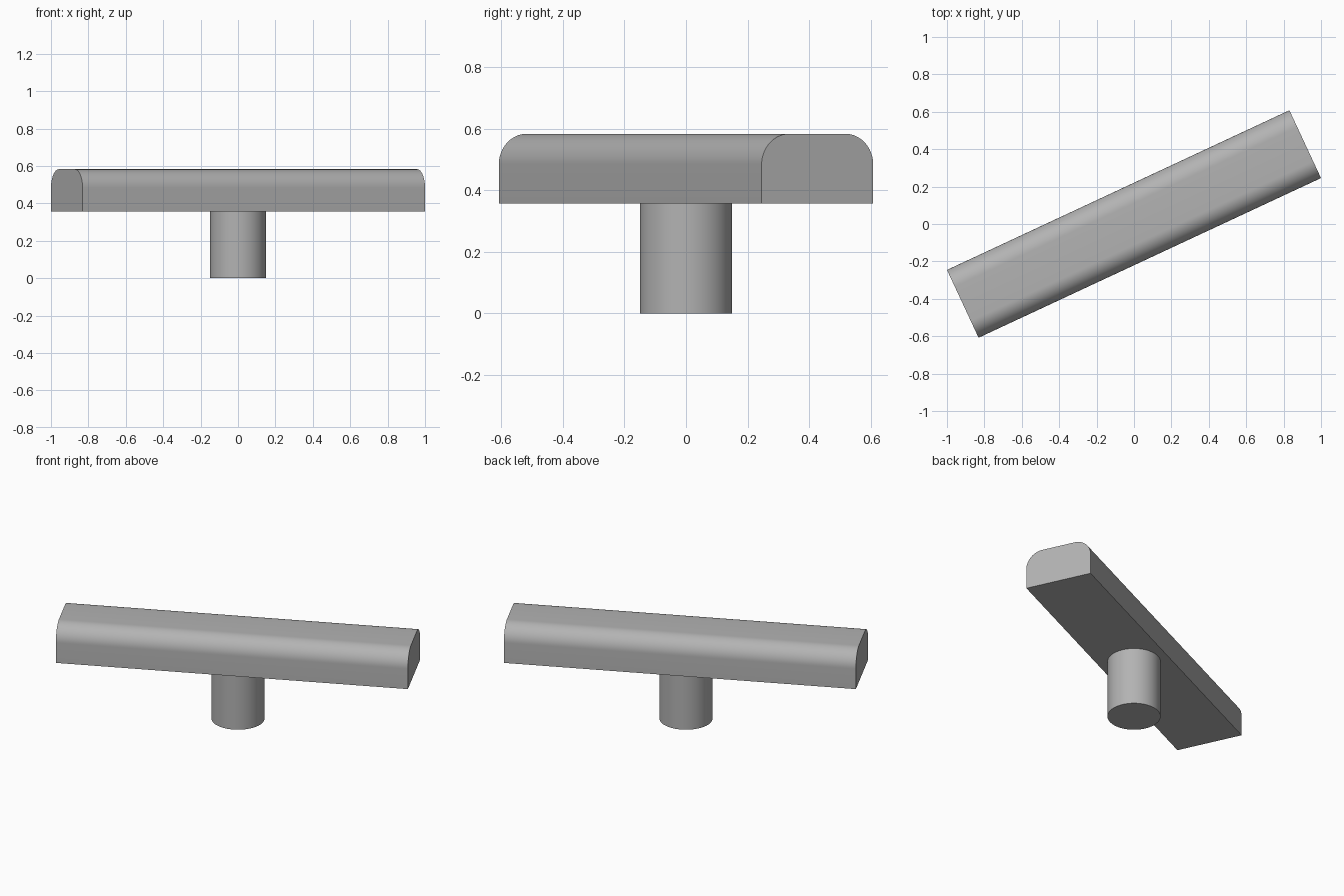
import bpy, bmesh
from math import radians, sin, cos, pi
from mathutils import Matrix

cube = bpy.data.objects.get("Cube")
if cube:
    bpy.data.objects.remove(cube, do_unlink=True)

LENGTH, WIDTH, FILLET = 2.02, 0.40, 0.10
BOTTOM, TOP = 0.357, 0.583
ANGLE = radians(25)
STEM_RADIUS = 0.15

grey = bpy.data.materials.new("plain grey")
grey.use_nodes = True
colour = (0.45, 0.45, 0.45, 1)
grey.diffuse_color = colour
grey.node_tree.nodes["Principled BSDF"].inputs["Base Color"].default_value = colour


def add_part(name, bm):
    """Turn a bmesh into a grey object, smooth with sharp edges kept."""
    bmesh.ops.recalc_face_normals(bm, faces=bm.faces)
    mesh = bpy.data.meshes.new(name)
    bm.to_mesh(mesh)
    bm.free()
    mesh.materials.append(grey)
    obj = bpy.data.objects.new(name, mesh)
    bpy.context.collection.objects.link(obj)
    bpy.ops.object.select_all(action='DESELECT')
    obj.select_set(True)
    bpy.context.view_layer.objects.active = obj
    bpy.ops.object.shade_smooth_by_angle(angle=radians(30))
    return obj


# Handle bar: flat-bottomed profile with two rounded top edges, extruded
STEPS = 16
half, centre_z = WIDTH / 2 - FILLET, TOP - FILLET
profile = [(-WIDTH / 2, BOTTOM), (WIDTH / 2, BOTTOM)]
for side, start in ((1, 0), (-1, pi / 2)):
    for i in range(STEPS + 1):
        a = start + pi / 2 * i / STEPS
        profile.append((side * half + FILLET * cos(a), centre_z + FILLET * sin(a)))

bm = bmesh.new()
end = bm.faces.new([bm.verts.new((-LENGTH / 2, y, z)) for y, z in profile])
swept = bmesh.ops.extrude_face_region(bm, geom=[end], use_keep_orig=True)
moved = [g for g in swept["geom"] if isinstance(g, bmesh.types.BMVert)]
bmesh.ops.translate(bm, verts=moved, vec=(LENGTH, 0, 0))
bmesh.ops.rotate(bm, verts=bm.verts, matrix=Matrix.Rotation(ANGLE, 3, 'Z'))
add_part("handle_bar", bm)

# Stem: round post, set slightly into the bar
stem_height = BOTTOM + 0.01
bm = bmesh.new()
bmesh.ops.create_cone(bm, cap_ends=True, segments=64, radius1=STEM_RADIUS,
                      radius2=STEM_RADIUS, depth=stem_height,
                      matrix=Matrix.Translation((0, 0, stem_height / 2)))
add_part("stem", bm)
